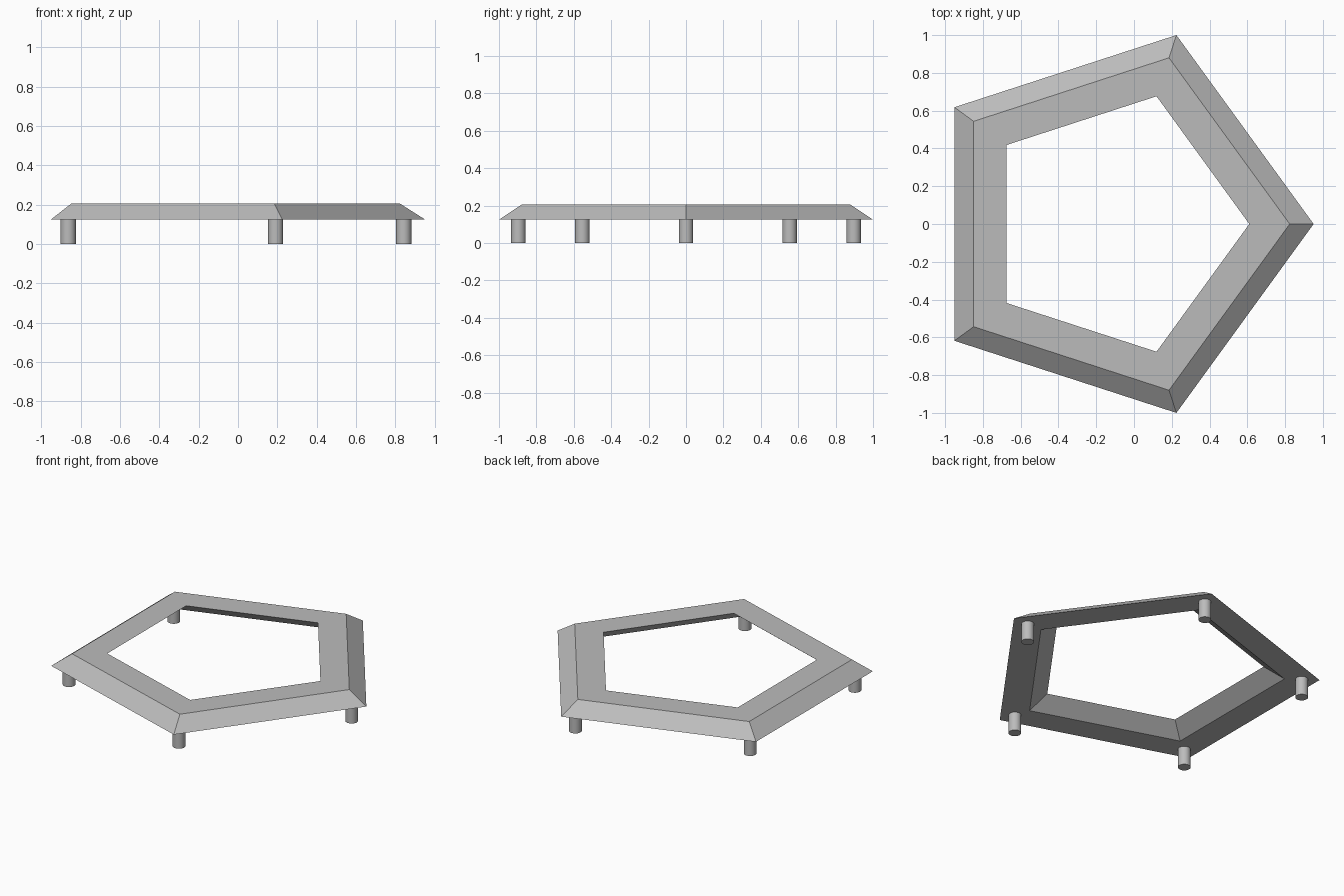
import bpy, bmesh
from math import cos, sin, tau

if "Cube" in bpy.data.objects:
    bpy.data.objects.remove(bpy.data.objects["Cube"])

SIDES = 5
CENTRE_X = -0.1005
BASE, TOP = 0.125, 0.205
# Slanted band section: (corner radius, height)
SECTION = [(1.0515, BASE), (0.925, TOP), (0.711, TOP), (0.838, BASE)]

grey = bpy.data.materials.new("grey")
grey.use_nodes = True
colour = (0.5, 0.5, 0.5, 1)
grey.diffuse_color = colour
grey.node_tree.nodes["Principled BSDF"].inputs["Base Color"].default_value = colour


def corner(i, radius, z):
    a = tau * i / SIDES
    return (CENTRE_X + radius * cos(a), radius * sin(a), z)


# Five-sided ring with sloped outer and inner walls
bm = bmesh.new()
rings = [[bm.verts.new(corner(i, r, z)) for r, z in SECTION] for i in range(SIDES)]
for i in range(SIDES):
    a, b = rings[i], rings[(i + 1) % SIDES]
    for j in range(len(SECTION)):
        k = (j + 1) % len(SECTION)
        bm.faces.new((a[j], b[j], b[k], a[k]))
bmesh.ops.recalc_face_normals(bm, faces=bm.faces)
mesh = bpy.data.meshes.new("pentagon_ring")
bm.to_mesh(mesh)
bm.free()
mesh.materials.append(grey)
ring = bpy.data.objects.new("pentagon_ring", mesh)
bpy.context.collection.objects.link(ring)

# Round leg under each corner
for i in range(SIDES):
    bpy.ops.mesh.primitive_cylinder_add(
        vertices=32, radius=0.0385, depth=BASE, location=corner(i, 0.943, BASE / 2))
    leg = bpy.context.object
    leg.name = f"leg_{i + 1}"
    leg.data.materials.append(grey)
    bpy.ops.object.shade_smooth_by_angle()
